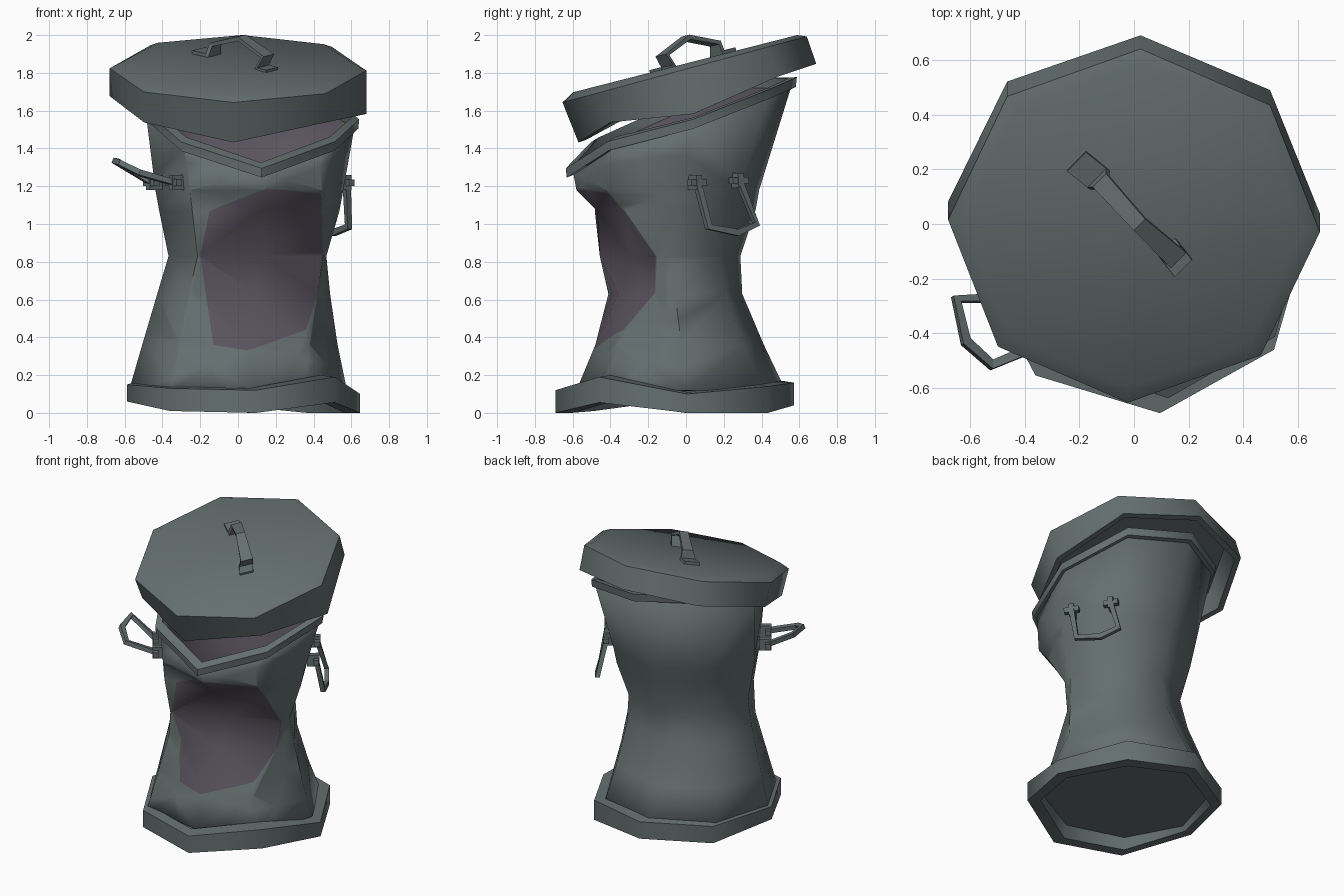
import bpy, bmesh
from math import cos, sin, radians
from mathutils import Vector

if "Cube" in bpy.data.objects:
    bpy.data.objects.remove(bpy.data.objects["Cube"])


def material(name, colour):
    m = bpy.data.materials.new(name)
    m.diffuse_color = colour
    m.use_nodes = True
    m.node_tree.nodes["Principled BSDF"].inputs["Base Color"].default_value = m.diffuse_color
    return m


steel = material("weathered_steel", (0.13, 0.16, 0.16, 1))
dark = material("dark_interior", (0.105, 0.09, 0.115, 1))


def ring(cx, cy, rx, ry, z, tilt=0, twist=6, dz=(0,) * 8, dent=()):
    """Eight-sided loop, first corner at the front, z rising with y by tilt.
    dent gives x, y for the pushed-in corners, front first."""
    pts = []
    for i in range(8):
        a = radians(-90 + 45 * i + twist)
        y = cy + ry * sin(a)
        pts.append(Vector((cx + rx * cos(a), y, z + tilt * y + dz[i])))
    for p, (x, y) in zip(pts, dent):
        p.x, p.y = x, y
    return pts


def add_object(name, bm, angle=50):
    """Smooth sides and flat caps, with edges sharper than the angle kept hard."""
    for f in bm.faces:
        f.smooth = len(f.verts) < 6
    me = bpy.data.meshes.new(name)
    bm.to_mesh(me)
    bm.free()
    me.set_sharp_from_angle(angle=radians(angle))
    me.materials.append(steel)
    ob = bpy.data.objects.new(name, me)
    bpy.context.collection.objects.link(ob)
    return ob


def loft(bm, rings, cap_start=False, cap_end=False, closed=False):
    loops = [[bm.verts.new(p) for p in r] for r in rings]
    n = len(loops[0])
    pairs = list(zip(loops, loops[1:])) + ([(loops[-1], loops[0])] if closed else [])
    for a, b in pairs:
        for i in range(n):
            j = (i + 1) % n
            bm.faces.new((a[i], a[j], b[j], b[i]))
    if cap_start:
        bm.faces.new(loops[0][::-1])
    if cap_end:
        bm.faces.new(loops[-1])


def sweep(bm, path, side, widths, thick):
    """Rectangular bar along a path; side is the width direction."""
    pts, side = [Vector(p) for p in path], Vector(side).normalized()
    sections = []
    for i, p in enumerate(pts):
        before = (p - pts[i - 1]).normalized() if i else Vector()
        after = (pts[i + 1] - p).normalized() if i < len(pts) - 1 else Vector()
        n = side.cross(before + after).normalized() * thick / 2
        s = side * widths[i] / 2
        sections.append([p - s - n, p + s - n, p + s + n, p - s + n])
    start = len(bm.faces)
    loft(bm, sections, True, True)
    bm.faces.ensure_lookup_table()
    bmesh.ops.recalc_face_normals(bm, faces=bm.faces[start:])


# Crushed body shell, open at the top, caved in at the front right
bend = (0, .06, .01, .02, .03, .11, .12, .09)
bm = bmesh.new()
loft(bm, [
    ring(0.00, -0.05, 0.58, 0.58, 0.12, dent=[(.07, -.58), (.44, -.42)]),
    ring(0.01, -0.075, 0.52, 0.49, 0.36, dent=[(.06, -.48), (.38, -.37)]),
    ring(0.03, -0.10, 0.46, 0.40, 0.63, dent=[(.10, -.36), (.42, -.17)]),
    ring(0.05, -0.13, 0.42, 0.42, 0.83, dent=[(.12, -.29), (.45, -.16)]),
    ring(0.06, -0.11, 0.48, 0.48, 1.07, dent=[(.12, -.47), (.44, -.33)]),
    ring(0.06, -0.10, 0.50, 0.49, 1.18, dent=[(.13, -.58), (.45, -.42)]),
    ring(0.065, -0.02, 0.555, 0.58, 1.49, 0.37, dz=bend),
])
bmesh.ops.triangulate(bm, faces=bm.faces[:])

# Dark patch in the dent: cut along its outline, then colour the faces inside
patch = [(-.15, 1.07), (.15, 1.19), (.44, 1.16), (.45, .82),
         (.42, .62), (.36, .44), (.05, .33), (-.13, .36), (-.2, .83)]
sides = [(Vector((a[0], 0, a[1])), Vector((a[1] - b[1], 0, b[0] - a[0])))
         for a, b in zip(patch, patch[1:] + patch[:1])]


def front_faces():
    bm.normal_update()
    return [f for f in bm.faces if f.calc_center_median().y < 0 and f.normal.y < 0]


for co, no in sides:
    faces = front_faces()
    geom = set(faces)
    for f in faces:
        geom.update(f.edges)
        geom.update(f.verts)
    bmesh.ops.bisect_plane(bm, geom=list(geom), plane_co=co, plane_no=no, dist=1e-5)
for f in front_faces():
    if all((f.calc_center_median() - co).dot(no) < 0 for co, no in sides):
        f.material_index = 1
body = add_object("can_body", bm, 60)
body.data.materials.append(dark)

# Thin wall with a dark inside
wall = body.modifiers.new("wall", 'SOLIDIFY')
wall.thickness = 0.012
wall.offset = -1
wall.material_offset = 1

# Rolled rim around the mouth
bm = bmesh.new()
loft(bm, [
    ring(0.065, -0.02, 0.54, 0.565, 1.48, 0.37, dz=bend),
    ring(0.065, -0.025, 0.575, 0.61, 1.48, 0.37, dz=bend),
    ring(0.065, -0.025, 0.58, 0.615, 1.53, 0.37, dz=bend),
    ring(0.065, -0.02, 0.54, 0.565, 1.54, 0.37, dz=bend),
], closed=True)
add_object("mouth_rim", bm)

# Bent base ring with a recessed floor
low = (0, .055, 0, 0, .04, .03, .06, .01)
high = (.12, .19, .10, .14, .16, .15, .15, .13)
bm = bmesh.new()
loft(bm, [
    ring(0.02, -0.06, 0.53, 0.53, 0.09),
    ring(0.02, -0.06, 0.55, 0.55, 0, dz=low),
    ring(0.03, -0.06, 0.62, 0.635, 0, dz=low),
    ring(0.03, -0.06, 0.62, 0.635, 0, dz=high),
    ring(0.00, -0.05, 0.56, 0.56, 0.01, dz=high),
], cap_start=True)
add_object("base_ring", bm)

# Tilted, hollow lid
skew = (0, .05, -.05, 0, 0, 0, .03, .04)
bm = bmesh.new()
loft(bm, [
    ring(0, -0.005, 0.61, 0.58, 1.80, 0.26, -2),
    ring(0, 0.06, 0.64, 0.59, 1.62, 0.33, -2, skew),
    ring(0, 0.06, 0.68, 0.63, 1.62, 0.33, -2, skew),
    ring(0, -0.007, 0.68, 0.647, 1.82, 0.27, -2),
    ring(0, -0.005, 0.62, 0.595, 1.85, 0.255, -2),
], cap_start=True, cap_end=True)
add_object("lid", bm)

# Bent strap handle on the lid
bm = bmesh.new()
sweep(bm, [(-.21, .23, 1.915), (-.13, .165, 1.90), (-.12, .155, 1.955), (.02, 0, 1.985),
           (.155, -.125, 1.89), (.125, -.09, 1.83), (.18, -.16, 1.81)],
      (1, 1, .25), (.10, .10, .07, .06, .08, .09, .09), .025)
add_object("lid_handle", bm, 20)


# Side handles: a bail hung from two brackets
def side_handle(name, path, side, out):
    bm = bmesh.new()
    sweep(bm, path, side, (.03,) * len(path), .035)
    a, b, out = Vector(path[0]), Vector(path[-1]), Vector(out).normalized()
    along = (b - a).normalized()
    for p in (a, b):
        sweep(bm, [p - along * .05, p + along * .05], out, (.035, .035), .035)
        sweep(bm, [p - out * .06, p + out * .02], along, (.035, .035), .08)
    add_object(name, bm, 20)


side_handle("left_handle",
            [(-.46, -.27, 1.22), (-.65, -.275, 1.335), (-.615, -.43, 1.32),
             (-.52, -.515, 1.27), (-.34, -.44, 1.22)],
            (.35, .25, 1), (-.8, -.55, 0))
side_handle("right_handle",
            [(.575, .06, 1.22), (.585, .12, .985), (.51, .27, .955),
             (.44, .37, 1.0), (.43, .28, 1.23)],
            (.8, .6, 0), (.8, .6, 0))
